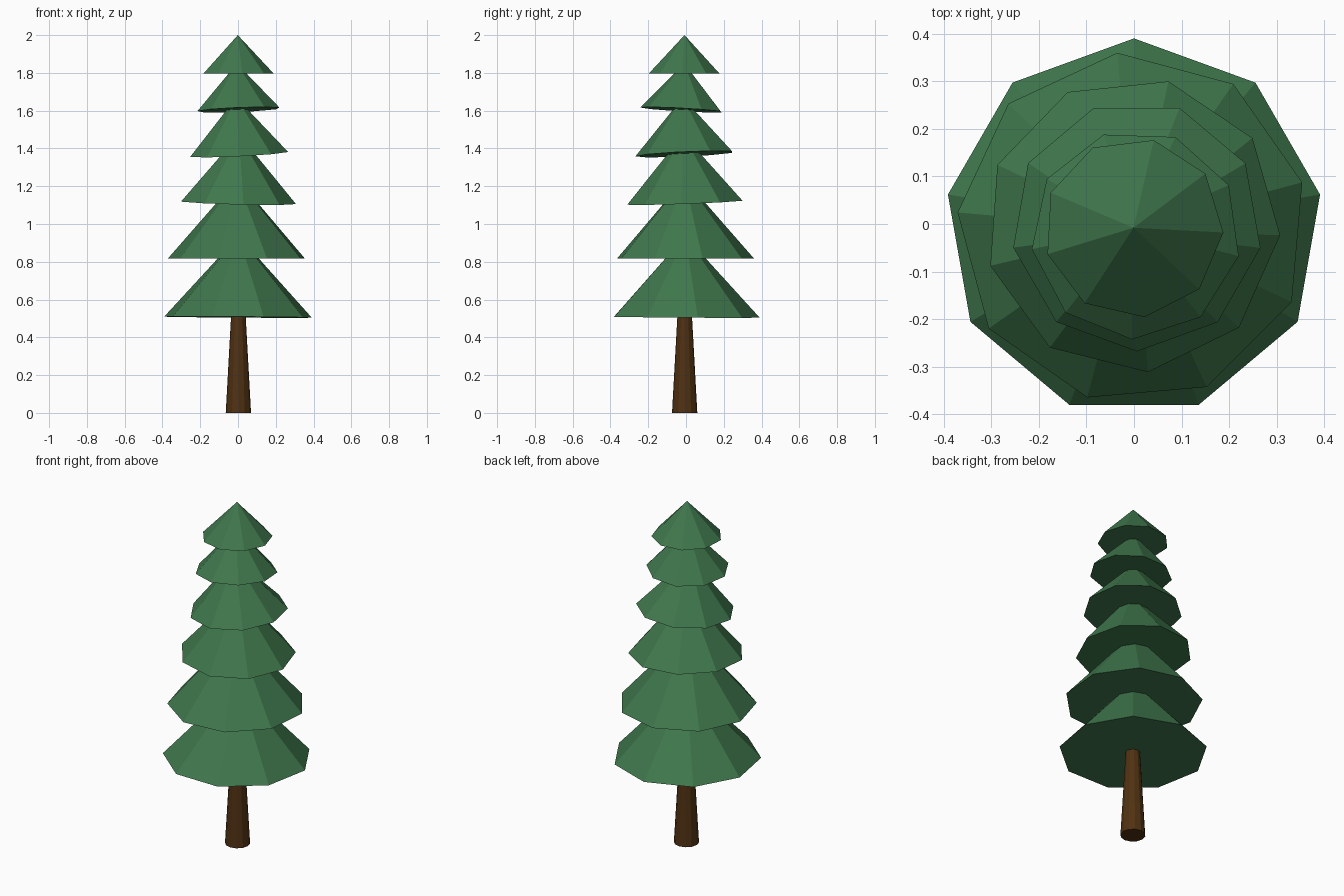
import bpy
import bmesh
from math import radians
from mathutils import Matrix, Vector

cube = bpy.data.objects.get("Cube")
if cube:
    bpy.data.objects.remove(cube, do_unlink=True)


def make_material(name, rgb):
    mat = bpy.data.materials.new(name)
    mat.use_nodes = True
    color = (*rgb, 1)
    mat.diffuse_color = color
    bsdf = mat.node_tree.nodes["Principled BSDF"]
    bsdf.inputs["Base Color"].default_value = color
    bsdf.inputs["Roughness"].default_value = 0.9
    return mat


def make_cone(name, sides, r1, r2, height, mat, center, turn=0, slope=(0, 0)):
    """Cone standing on center, first corner at angle turn, base tilted by slope."""
    bm = bmesh.new()
    bmesh.ops.create_cone(bm, cap_ends=True, segments=sides,
                          radius1=r1, radius2=r2, depth=height)
    if r2 == 0:
        bmesh.ops.remove_doubles(bm, verts=bm.verts, dist=0.0001)
    # Bring the first corner to +x, lift the base to zero, then turn it
    first = min(bm.verts, key=lambda v: (round(v.co.z, 4), -v.co.y)).co
    offset = Vector((0, 1)).angle_signed(Vector((first.x, first.y)), 0)
    spin = Matrix.Rotation(radians(turn - 90) + offset, 4, 'Z')
    normal = Vector((-slope[0], -slope[1], 1))
    tilt = Vector((0, 0, 1)).rotation_difference(normal).to_matrix().to_4x4()
    lift = Matrix.Translation((0, 0, height / 2))
    bm.transform(Matrix.Translation(center) @ tilt @ spin @ lift)
    bmesh.ops.recalc_face_normals(bm, faces=bm.faces)
    mesh = bpy.data.meshes.new(name)
    bm.to_mesh(mesh)
    bm.free()
    mesh.materials.append(mat)
    obj = bpy.data.objects.new(name, mesh)
    bpy.context.collection.objects.link(obj)
    return obj


green = make_material("pine green", (0.05, 0.185, 0.073))
brown = make_material("bark brown", (0.08, 0.031, 0.006))

# Tapered trunk
make_cone("trunk", 12, 0.067, 0.036, 0.56, brown, (0.002, -0.007, 0))

# Foliage tiers: centre, radius, height, corner angle, base slope in x and y
tiers = [
    ((0, -0.007, 0.507), 0.397, 0.43, 90, (-0.007, -0.007)),
    ((-0.003, -0.008, 0.818), 0.369, 0.42, 95, (0, 0)),
    ((-0.003, -0.002, 1.114), 0.311, 0.36, 76, (-0.025, 0.036)),
    ((0.006, -0.004, 1.37), 0.264, 0.30, 70, (0.05, 0.045)),
    ((0.004, -0.022, 1.605), 0.221, 0.245, 68, (0.04, -0.055)),
    ((-0.001, -0.008, 1.798), 0.189, 0.202, 77, (0, 0)),
]
for i, (center, radius, height, turn, slope) in enumerate(tiers):
    make_cone(f"foliage_tier_{i + 1}", 9, radius, 0, height, green,
              center, turn, slope)
